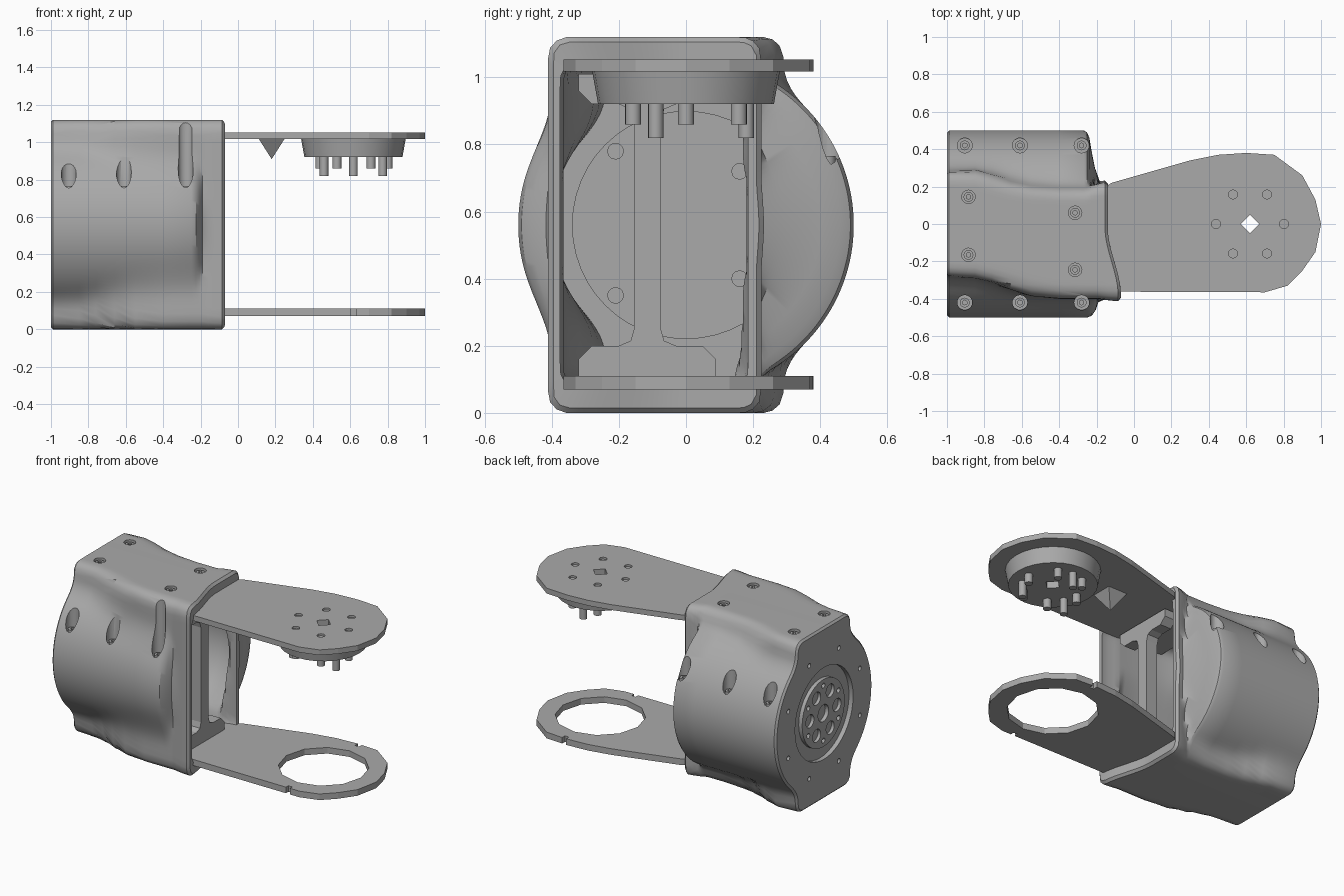
import bpy, bmesh, math
from mathutils import Matrix, Vector

if "Cube" in bpy.data.objects:
    bpy.data.objects.remove(bpy.data.objects["Cube"])

grey = bpy.data.materials.new("light grey")
grey.diffuse_color = (0.4, 0.4, 0.4, 1)
grey.use_nodes = True
grey.node_tree.nodes["Principled BSDF"].inputs["Base Color"].default_value = (0.4, 0.4, 0.4, 1)
MID = 0.56  # height of the barrel axis


def finish(name, bm, smooth=False):
    bmesh.ops.recalc_face_normals(bm, faces=bm.faces)
    mesh = bpy.data.meshes.new(name)
    bm.to_mesh(mesh)
    bm.free()
    mesh.materials.append(grey)
    ob = bpy.data.objects.new(name, mesh)
    bpy.context.collection.objects.link(ob)
    if smooth:
        shade(ob)
    return ob


def activate(ob):
    bpy.ops.object.select_all(action='DESELECT')
    ob.select_set(True)
    bpy.context.view_layer.objects.active = ob


def shade(ob):
    activate(ob)
    bpy.ops.object.shade_smooth_by_angle(angle=math.radians(32))


def add_cyl(bm, pos, r, depth, axis='Z', n=20, r2=None):
    rot = Matrix.Rotation(math.pi / 2, 4, 'Y') if axis == 'X' else Matrix()
    bmesh.ops.create_cone(bm, cap_ends=True, segments=n, radius1=r, depth=depth,
                          radius2=r if r2 is None else r2,
                          matrix=Matrix.Translation(pos) @ rot)


def add_box(bm, pos, size):
    bmesh.ops.create_cube(bm, size=1, matrix=Matrix.Translation(pos) @ Matrix.Diagonal((*size, 1)))


def add_prism(bm, points, shift):
    face = bm.faces.new([bm.verts.new(p) for p in points])
    new = bmesh.ops.extrude_face_region(bm, geom=[face])["geom"]
    bmesh.ops.translate(bm, vec=shift, verts=[v for v in new if isinstance(v, bmesh.types.BMVert)])


def cut(ob, bm):
    tool = finish("cutter", bm)
    tool.hide_render = True
    mod = ob.modifiers.new("cut", 'BOOLEAN')
    mod.operation, mod.solver, mod.object = 'DIFFERENCE', 'EXACT', tool
    activate(ob)
    bpy.ops.object.modifier_apply(modifier=mod.name)
    bpy.data.objects.remove(tool)


# Housing cross-section: rounded box blended with a round barrel
def distance(y, z, lo, hi, half, radius, corner=0.06):
    qy = abs(y - (lo + hi) / 2) - (hi - lo) / 2 + corner
    qz = abs(z) - half + corner
    box = math.hypot(max(qy, 0), max(qz, 0)) + min(max(qy, qz), 0) - corner
    disc = math.hypot(y, z) - radius
    h = max(0.07 - abs(box - disc), 0) / 0.07
    return min(box, disc) - h * h * 0.0175


def ring(bm, x, lo, hi, radius, inset=0, count=144, half=0.56):
    verts = []
    for i in range(count):
        a = 2 * math.pi * i / count
        near, far = 0, 1
        for _ in range(22):
            r = (near + far) / 2
            if distance(r * math.cos(a), r * math.sin(a), lo, hi, half, radius) + inset < 0:
                near = r
            else:
                far = r
        y, z = near * math.cos(a), near * math.sin(a)
        t = min(max((y + 0.38) / 0.36, 0), 1)
        back = 0.07 * t * t * (3 - 2 * t) * min(max((x + 0.3) / 0.2, 0), 1)
        verts.append(bm.verts.new((x - back, y, z + MID)))
    return verts


# x, low y, high y, barrel radius, edge inset
stations = [(-1, -.28, .28, .5, .012), (-.988, -.28, .28, .5, 0), (-.85, -.29, .29, .5, 0),
            (-.76, -.31, .265, .5, 0), (-.66, -.35, .225, .5, 0), (-.55, -.385, .2, .5, 0),
            (-.4, -.4, .19, .5, 0), (-.25, -.4, .19, .5, 0), (-.225, -.4, .195, .49, 0),
            (-.205, -.4, .2, .46, 0), (-.19, -.4, .205, .4, 0), (-.16, -.405, .21, .3, 0),
            (-.12, -.41, .22, .2, 0), (-.085, -.412, .225, .2, 0), (-.07, -.41, .225, .2, .015)]
bm = bmesh.new()
rings = [ring(bm, *s) for s in stations]
for x, lo, hi, radius, inset in reversed(stations[2:]):
    rings.append(ring(bm, x, lo + .035, hi - .04, max(radius - .1, .1), half=.49))
rings.append(ring(bm, -.95, -.24, .24, .4, half=.49))
for a, b in zip(rings, rings[1:]):
    for i in range(len(a)):
        j = (i + 1) % len(a)
        bm.faces.new((a[i], a[j], b[j], b[i]))
bm.faces.new(rings[0])
bm.faces.new(rings[-1])
housing = finish("housing", bm)

# Screw bores in the lid and barrel, and the round recess in the end face
lid_screws = [(-.885, .145), (-.885, -.165), (-.315, .06), (-.315, -.245)]
side_screws = [(x, s * .42) for x in (-.905, -.61, -.28) for s in (-1, 1)]
bm = bmesh.new()
for x, y in lid_screws:
    add_cyl(bm, (x, y, 1.14), .036, .1)
for x, y in side_screws:
    add_cyl(bm, (x, y, .95), .04, .42)
add_cyl(bm, (-1, 0, MID), .3, .06, 'X', 48)
for i in range(8):
    a = math.pi * (i + .5) / 4
    add_cyl(bm, (-1, .4 * math.cos(a), MID + .4 * math.sin(a)), .015, .04, 'X', 12)
cut(housing, bm)
shade(housing)

# Socket-head screws sitting in the bores
bm = bmesh.new()
for x, y, z in [(*p, 1.095) for p in lid_screws] + [(*p, .75) for p in side_screws]:
    add_cyl(bm, (x, y, z), .026, .03)
screws = finish("housing_screws", bm)
bm = bmesh.new()
for x, y, z in [(*p, 1.11) for p in lid_screws] + [(*p, .765) for p in side_screws]:
    add_cyl(bm, (x, y, z), .013, .024, n=6)
cut(screws, bm)
shade(screws)

# Drive hub in the end recess
bm = bmesh.new()
add_cyl(bm, (-.98, 0, MID), .22, .03, 'X', 48)
hub = finish("drive_hub", bm)
bm = bmesh.new()
add_cyl(bm, (-1, 0, MID), .055, .06, 'X')
for i in range(6):
    a = math.pi * i / 3
    add_cyl(bm, (-1, .14 * math.cos(a), MID + .14 * math.sin(a)), .042, .05, 'X')
    a += math.pi / 6
    add_cyl(bm, (-1, .18 * math.cos(a), MID + .18 * math.sin(a)), .016, .05, 'X', 12)
cut(hub, bm)
shade(hub)

# Motor disc and its screws inside the housing
bm = bmesh.new()
add_cyl(bm, (-.88, 0, MID), .34, .16, 'X', 48)
for y, z in [(-.21, .78), (-.21, .35), (.16, .72), (.16, .4)]:
    add_cyl(bm, (-.79, y, z), .025, .04, 'X', 12)
finish("motor_disc", bm, True)

# Upright bracket with flared feet at both ends
half_side = [(-.32, .11), (-.32, .16), (-.28, .2), (-.2, .2), (-.165, .215), (-.155, .25)]
left = half_side + [(y, 2 * MID - z) for y, z in reversed(half_side)]
right = [(-.23 - y, z) for y, z in reversed(left)]
bm = bmesh.new()
add_prism(bm, [(-.24, y, z) for y, z in left + right], Vector((.08, 0, 0)))
finish("upright_bracket", bm)

# Two arms sharing one outline
outline = [(-.5, .14), (-.2, .17), (-.12, .22), (.3, .34), (.45, .37), (.6, .38), (.75, .37),
           (.9, .26), (.97, .13), (1, 0), (.97, -.15), (.9, -.25), (.82, -.33), (.7, -.365), (-.5, -.36)]


def arm(name, bottom, thick):
    bm = bmesh.new()
    add_prism(bm, [(x, y, bottom) for x, y in outline], Vector((0, 0, thick)))
    return finish(name, bm)


hexagon = [(.62 + .182 * math.cos(i * math.pi / 3), .182 * math.sin(i * math.pi / 3)) for i in range(6)]
upper = arm("upper_arm", 1.018, .035)
bm = bmesh.new()
add_cyl(bm, (.62, 0, 1.04), .05, .3, n=4)
for x, y in hexagon:
    add_cyl(bm, (x, y, 1.06), .024, .04, n=12)
cut(upper, bm)

lower = arm("lower_arm", .07, .04)
bm = bmesh.new()
add_cyl(bm, (.62, 0, .09), .27, .2, n=12)
for y in (-.37, .38):
    add_box(bm, (.617, y, .09), (.03, .06, .2))
cut(lower, bm)

# Horn disc below the upper arm, with short and long pins
bm = bmesh.new()
add_cyl(bm, (.617, 0, .97), .262, .1, n=28, r2=.28)
horn = finish("horn_disc", bm)
bm = bmesh.new()
add_cyl(bm, (.62, 0, .97), .05, .3, n=4)
cut(horn, bm)
shade(horn)
bm = bmesh.new()
for x, y in hexagon:
    add_cyl(bm, (x, y, .895), .024, .07, n=16)
for x, y in [(.617, .18), (.46, -.09), (.774, -.09)]:
    add_cyl(bm, (x, y, .875), .023, .11, n=16)
finish("horn_pins", bm, True)

# Pointed stop below the upper arm
bm = bmesh.new()
add_cyl(bm, (.18, 0, .966), .001, .11, n=4, r2=.1)
bmesh.ops.rotate(bm, verts=bm.verts, cent=(.18, 0, .966), matrix=Matrix.Rotation(math.pi / 4, 3, 'Z'))
finish("pointed_stop", bm)
